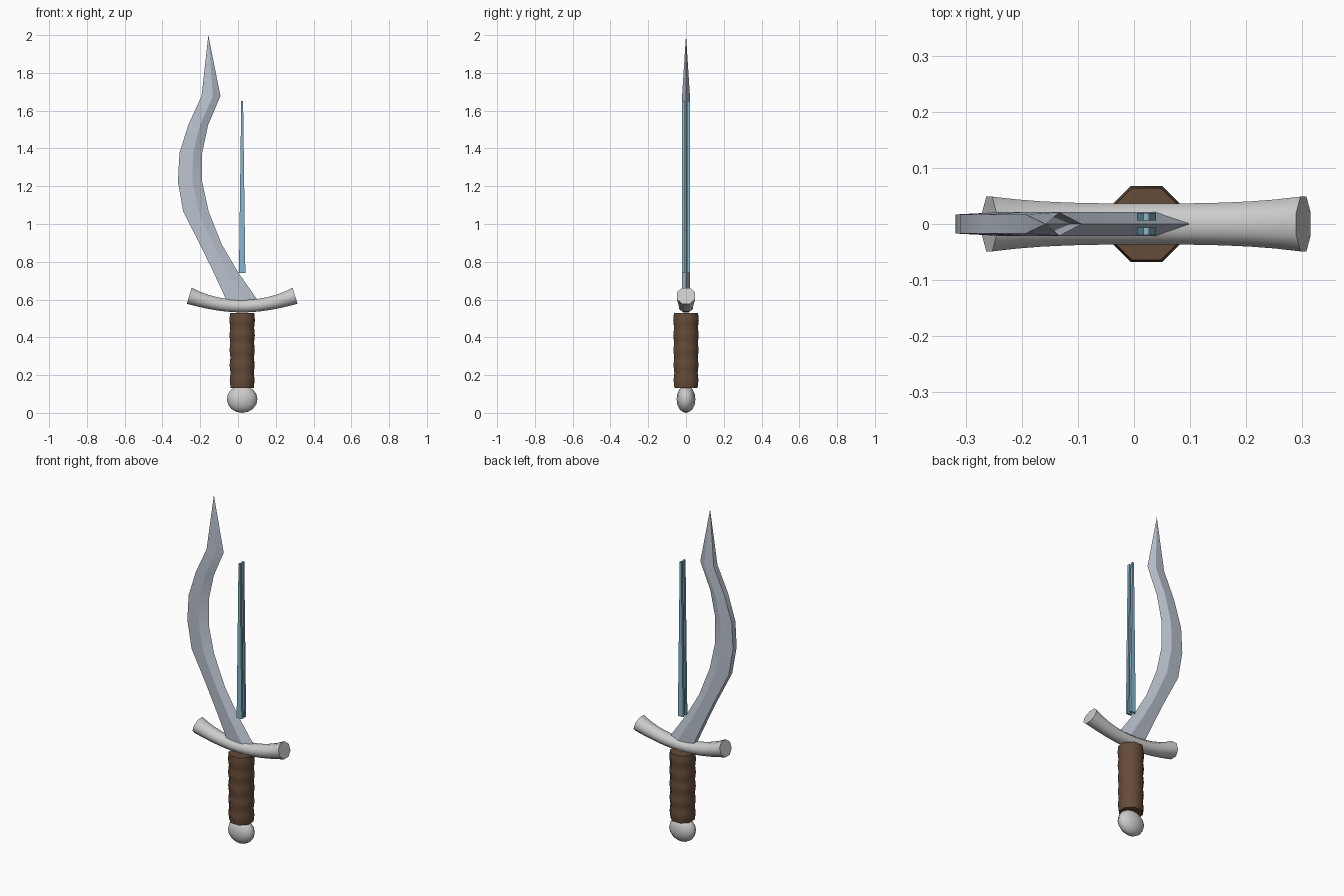
import bpy, bmesh
from math import pi, sin, cos, radians
from mathutils import Vector

if "Cube" in bpy.data.objects:
    bpy.data.objects.remove(bpy.data.objects["Cube"])

CX = 0.022  # hilt axis


def material(name, rgb):
    m = bpy.data.materials.new(name)
    m.diffuse_color = (*rgb, 1)
    m.use_nodes = True
    m.node_tree.nodes["Principled BSDF"].inputs["Base Color"].default_value = m.diffuse_color
    return m


def loft(name, rings, mat=None, smooth=30):
    """Skin closed rings of points into a capped solid."""
    bm = bmesh.new()
    loops = [[bm.verts.new(p) for p in r] for r in rings]
    n = len(loops[0])
    for a, b in zip(loops, loops[1:]):
        for i in range(n):
            j = (i + 1) % n
            bm.faces.new((a[i], a[j], b[j], b[i]))
    bm.faces.new(loops[0])
    bm.faces.new(loops[-1])
    bmesh.ops.remove_doubles(bm, verts=bm.verts, dist=1e-5)
    bmesh.ops.recalc_face_normals(bm, faces=bm.faces)
    me = bpy.data.meshes.new(name)
    bm.to_mesh(me)
    bm.free()
    ob = bpy.data.objects.new(name, me)
    bpy.context.collection.objects.link(ob)
    if mat:
        me.materials.append(mat)
    if smooth:
        bpy.ops.object.select_all(action='DESELECT')
        ob.select_set(True)
        bpy.context.view_layer.objects.active = ob
        bpy.ops.object.shade_smooth_by_angle(angle=radians(smooth))
    return ob


steel = material("blade_steel", (0.50, 0.55, 0.63))
blue = material("groove_blue", (0.25, 0.47, 0.62))
leather = material("leather", (0.13, 0.07, 0.04))

# Blade: (spine x, edge x, z), blunt spine on the left, sharp edge on the right
stations = [(-.06, .105, .595), (-.13, .00, .745), (-.20, -.085, .89), (-.29, -.155, 1.065),
            (-.318, -.19, 1.225), (-.31, -.19, 1.375), (-.263, -.158, 1.525), (-.193, -.093, 1.677)]
rings = []
for l, r, z in stations:
    m = l + (r - l) * .6
    rings.append([(l, -.017, z), (m, -.021, z), (r, 0, z), (m, .021, z), (l, .017, z)])
rings.append([(-.157, 0, 2.0)] * 5)
loft("blade", rings, steel, 25)

# Pair of slim tapered inlay strips beside the blade
for side, name in ((-1, "front_inlay"), (1, "back_inlay")):
    rings = []
    for z, w in ((.74, .017), (1.65, .005)):
        rings.append([(CX + sx * w, side * y, z)
                      for sx, y in ((-1, .006), (1, .006), (1, .02), (-1, .02))])
    loft(name, rings, blue, 0)

# Guard: upswept octagonal bar flaring at both ends
rings = []
for i in range(13):
    t = -1 + i / 6
    c = Vector((CX + .28 * t, 0, .565 + .055 * t * t))
    tan = Vector((.28, 0, .085 * t)).normalized()
    up = Vector((-tan.z, 0, tan.x))
    r = .036 + .012 * abs(t) ** 3
    rings.append([c + up * r * cos(a) + Vector((0, 1.1 * r * sin(a), 0))
                  for a in [pi / 8 + k * pi / 4 for k in range(8)]])
loft("guard", rings, None, 50)

# Grip: octagonal, with five wrapped bulges
rings = []
N = 20
for i in range(N + 1):
    t = i / N
    r = .0665 + .0025 * t + .0045 * sin(pi * 5 * t) ** 2
    rings.append([(CX + r * cos(a), r * sin(a), .133 + .397 * t)
                  for a in [pi / 8 + k * pi / 4 for k in range(8)]])
loft("grip", rings, leather, 50)

# Pommel: flattened ball
bpy.ops.mesh.primitive_uv_sphere_add(segments=12, ring_count=8, radius=1, location=(CX, 0, .0725))
pommel = bpy.context.object
pommel.name = "pommel"
pommel.scale = (.081, .05, .0725)
bpy.ops.object.shade_smooth_by_angle(angle=radians(60))
